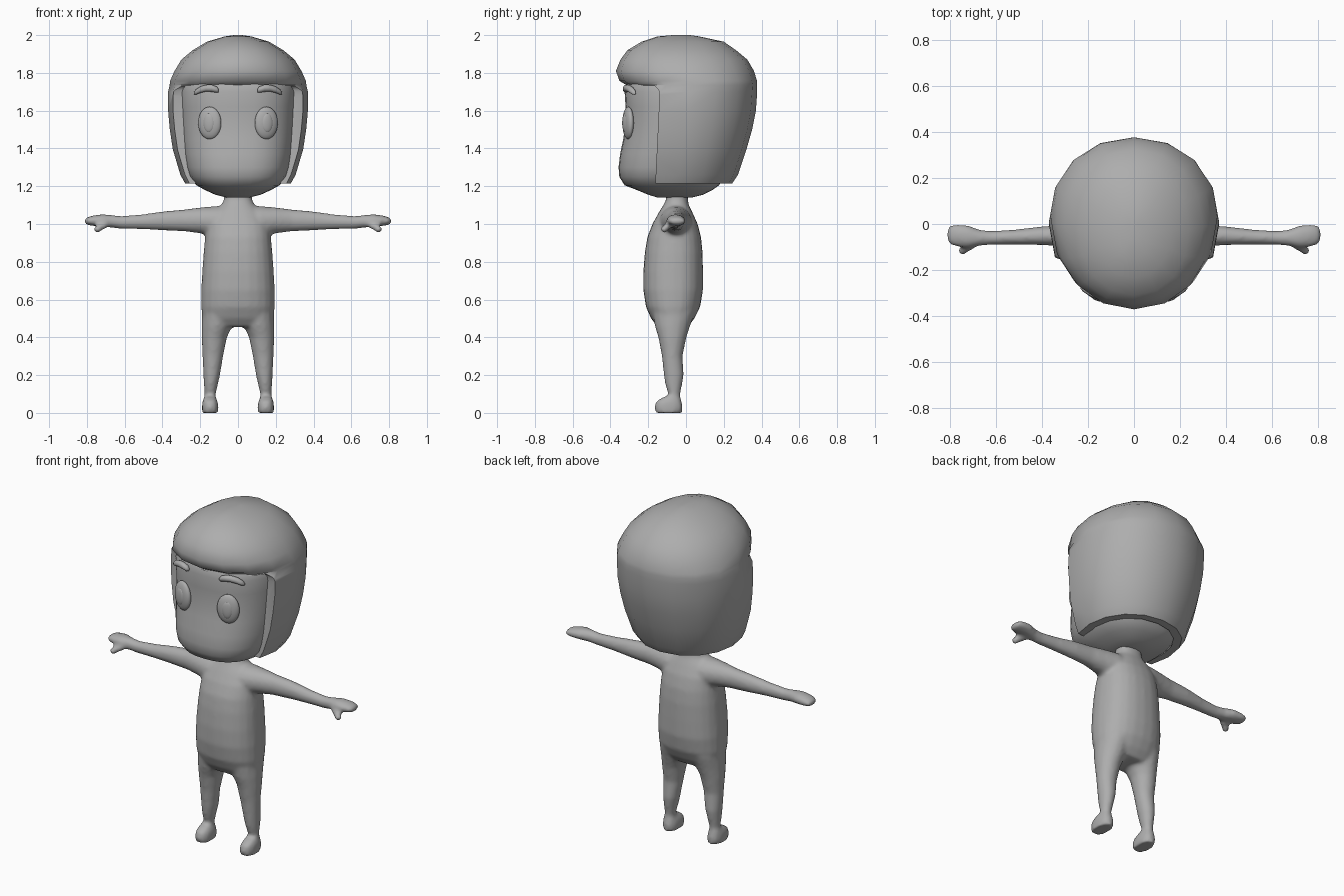
import bpy, bmesh, math
from mathutils import Vector, Matrix

if "Cube" in bpy.data.objects:
    bpy.data.objects.remove(bpy.data.objects["Cube"])

mat = bpy.data.materials.new("plain grey")
mat.diffuse_color = (0.42, 0.42, 0.42, 1)
mat.use_nodes = True
mat.node_tree.nodes["Principled BSDF"].inputs["Base Color"].default_value = mat.diffuse_color


def finish(name, bm):
    """Turn a bmesh into a named grey object."""
    bmesh.ops.recalc_face_normals(bm, faces=bm.faces)
    me = bpy.data.meshes.new(name)
    bm.to_mesh(me)
    bm.free()
    ob = bpy.data.objects.new(name, me)
    bpy.context.collection.objects.link(ob)
    me.materials.append(mat)
    return ob


def loft(bm, rings, axis="z", n=16, power=2.0, sx=1):
    """Skin rings of (position, u_low, u_high, v_low, v_high) along z or x."""
    rows = []
    for p, u0, u1, v0, v1 in rings:
        row = []
        for i in range(n):
            t = 2 * math.pi * i / n
            c, s = math.cos(t), math.sin(t)
            u = (u0 + u1) / 2 + (u1 - u0) / 2 * math.copysign(abs(c) ** (2 / power), c)
            v = (v0 + v1) / 2 + (v1 - v0) / 2 * math.copysign(abs(s) ** (2 / power), s)
            row.append(bm.verts.new((sx * u, v, p) if axis == "z" else (sx * p, u, v)))
        rows.append(row)
    for a, b in zip(rows, rows[1:]):
        for i in range(n):
            bm.faces.new((a[i], a[(i + 1) % n], b[(i + 1) % n], b[i]))
    bm.faces.new(rows[0][::-1])
    bm.faces.new(rows[-1])


def symmetric(table):
    """Rows of (z, half width, y front, y back) to loft rings."""
    return [(z, -a, a, f, b) for z, a, f, b in table]


def activate(ob):
    bpy.ops.object.select_all(action="DESELECT")
    ob.select_set(True)
    bpy.context.view_layer.objects.active = ob


def smooth(ob, angle=40):
    activate(ob)
    bpy.ops.object.shade_smooth_by_angle(angle=math.radians(angle))


# Body: torso, neck, legs, arms and hands fused into one skin
bm = bmesh.new()
loft(bm, symmetric([
    (.455, .165, -.15, .01), (.50, .188, -.185, .045), (.56, .195, -.212, .075),
    (.65, .195, -.226, .09), (.75, .189, -.226, .09), (.85, .182, -.218, .088),
    (.93, .174, -.205, .08), (1.0, .165, -.178, .062), (1.06, .13, -.145, .035),
    (1.10, .088, -.12, .015), (1.13, .074, -.105, .01), (1.20, .074, -.105, .01)]),
    n=24, power=2.3)
for s in (1, -1):
    # legs
    loft(bm, [(.06, .122, .177, -.10, -.03), (.10, .117, .177, -.095, -.03),
              (.15, .106, .181, -.11, -.02), (.20, .095, .184, -.118, -.011),
              (.30, .078, .188, -.128, -.018), (.40, .058, .193, -.147, .003),
              (.46, .03, .193, -.165, .022), (.54, .01, .19, -.18, .05)], sx=s)
    # feet
    loft(bm, [(0, .104, .190, -.165, -.02), (.035, .103, .191, -.167, -.018),
              (.06, .108, .188, -.160, -.022), (.085, .118, .18, -.12, -.03)],
         sx=s, power=2.4)
    # arms and hands
    loft(bm, [(0, -.14, .03, .93, 1.10), (.12, -.14, .03, .93, 1.095),
              (.20, -.12, .012, .95, 1.088), (.28, -.10, -.003, .96, 1.078),
              (.40, -.092, -.010, .966, 1.067), (.52, -.09, -.024, .972, 1.05),
              (.62, -.09, -.03, .974, 1.043), (.67, -.095, -.025, .98, 1.048),
              (.72, -.105, -.005, .986, 1.052), (.77, -.10, 0, .99, 1.045),
              (.80, -.09, -.005, .995, 1.035), (.813, -.07, -.025, 1.005, 1.025)],
         axis="x", sx=s)
    # thumbs
    a, b = Vector((s * .69, -.08, 1.005)), Vector((s * .745, -.115, .972))
    d = b - a
    rot = d.to_track_quat("Z", "Y").to_matrix().to_4x4()
    bmesh.ops.create_cone(bm, cap_ends=True, segments=12, radius1=.02, radius2=.019,
                          depth=d.length, matrix=Matrix.Translation((a + b) / 2) @ rot)
    bmesh.ops.create_uvsphere(bm, u_segments=12, v_segments=8, radius=.02,
                              matrix=Matrix.Translation(b))
body = finish("body", bm)
m = body.modifiers.new("fuse", "REMESH")
m.mode, m.voxel_size = "VOXEL", .011
m = body.modifiers.new("soften", "SMOOTH")
m.factor, m.iterations = .5, 6
activate(body)
for name in ("fuse", "soften"):
    bpy.ops.object.modifier_apply(modifier=name)
smooth(body, 60)

# Head with a rounded chin and slightly hollow cheeks
bm = bmesh.new()
loft(bm, symmetric([
    (1.14, .06, -.15, .03), (1.155, .12, -.20, .09), (1.18, .175, -.26, .14),
    (1.205, .22, -.325, .175), (1.25, .258, -.353, .205), (1.30, .275, -.357, .235),
    (1.37, .288, -.349, .26), (1.45, .298, -.332, .285), (1.53, .305, -.322, .30),
    (1.62, .31, -.32, .31), (1.70, .312, -.325, .315), (1.76, .30, -.31, .30),
    (1.82, .24, -.25, .24)]), n=32, power=2.5)
smooth(finish("head", bm), 60)

# Hair: helmet shape, opened at the face and hollowed from below
hair_rows = [
    (1.215, .28, -.33, .245), (1.26, .305, -.34, .275), (1.395, .345, -.36, .32),
    (1.50, .361, -.365, .35), (1.60, .37, -.37, .37), (1.70, .37, -.36, .377),
    (1.735, .362, -.315, .377), (1.757, .36, -.352, .376), (1.81, .336, -.371, .36),
    (1.87, .30, -.347, .325), (1.92, .24, -.31, .265), (1.965, .165, -.235, .20),
    (1.993, .07, -.15, .07), (2.0, .02, -.07, .02)]
bm = bmesh.new()
loft(bm, symmetric(hair_rows), power=2.1)
hair = finish("hair", bm)

t = .045
inner = [(z, a - t, f + t, b - t) for z, a, f, b in hair_rows[:6]]
inner = [(1.1, .21, -.28, .17)] + inner
bm = bmesh.new()
loft(bm, symmetric(inner), power=2.1)
cavity = finish("hair_cavity_cutter", bm)

bm = bmesh.new()
profile = [(-1, 1.1), (-.168, 1.1), (-.14, 1.68), (-.145, 1.71), (-.165, 1.73), (-1, 1.735)]
face = bm.faces.new([bm.verts.new((-1, y, z)) for y, z in profile])
ext = bmesh.ops.extrude_face_region(bm, geom=[face])
bmesh.ops.translate(bm, vec=(2, 0, 0),
                    verts=[v for v in ext["geom"] if isinstance(v, bmesh.types.BMVert)])
opening = finish("face_opening_cutter", bm)

for cutter in (cavity, opening):
    cutter.hide_render = True
    m = hair.modifiers.new("cut", "BOOLEAN")
    m.operation, m.solver, m.object = "DIFFERENCE", "EXACT", cutter
    activate(hair)
    bpy.ops.object.modifier_apply(modifier="cut")
    bpy.data.objects.remove(cutter)
smooth(hair, 45)

for s, side in ((1, "left"), (-1, "right")):
    # Eyes: flattened ovals turned to follow the face, with raised pupils
    turn = Matrix.Rotation(s * math.radians(17), 4, "Z")
    for part, depth, size in (("eye", 0, (.064, .026, .086)),
                              ("pupil", -.019, (.03, .011, .05))):
        bm = bmesh.new()
        place = Matrix.Translation((s * .15, -.306, 1.535)) @ turn
        place = place @ Matrix.Translation((0, depth, 0)) @ Matrix.Diagonal((*size, 1))
        bmesh.ops.create_uvsphere(bm, u_segments=24, v_segments=16, radius=1, matrix=place)
        smooth(finish(f"{side}_{part}", bm), 60)
    # Eyebrows: short arched tubes
    bm = bmesh.new()
    loft(bm, [(x, y - r, y + r, z - r, z + r) for x, y, z, r in (
        (.102, -.318, 1.706, .008), (.112, -.318, 1.711, .016), (.14, -.315, 1.719, .019),
        (.17, -.306, 1.719, .018), (.20, -.292, 1.711, .017), (.222, -.28, 1.699, .014),
        (.233, -.273, 1.692, .007))], axis="x", n=12, sx=s)
    smooth(finish(f"{side}_eyebrow", bm), 60)
